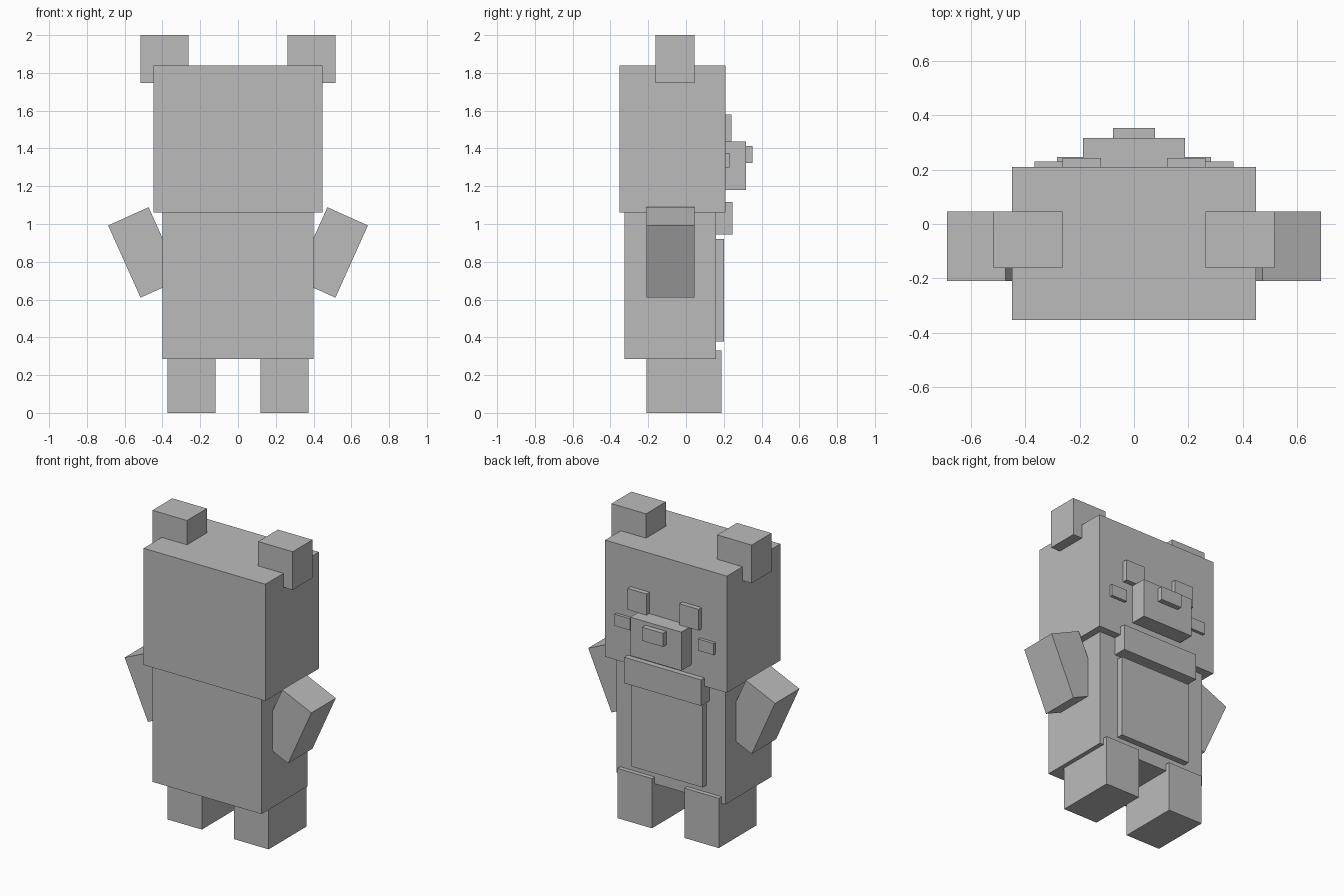
import bpy
import bmesh
import math
from mathutils import Matrix, Vector

default = bpy.data.objects.get("Cube")
if default:
    bpy.data.objects.remove(default, do_unlink=True)

# One flat colour for the whole figure
GREY = (0.5, 0.5, 0.5, 1.0)
grey = bpy.data.materials.new("plain grey")
grey.use_nodes = True
grey.diffuse_color = GREY
grey.node_tree.nodes["Principled BSDF"].inputs["Base Color"].default_value = GREY


def block(name, x, y, z, tilt=0.0):
    """Box spanning the (low, high) ranges, tilted about y through its centre."""
    centre = Vector([sum(r) / 2 for r in (x, y, z)])
    size = [r[1] - r[0] for r in (x, y, z)]
    bm = bmesh.new()
    bmesh.ops.create_cube(bm, size=1, matrix=Matrix.Diagonal((*size, 1)))
    mesh = bpy.data.meshes.new(name)
    bm.to_mesh(mesh)
    bm.free()
    mesh.materials.append(grey)
    obj = bpy.data.objects.new(name, mesh)
    obj.location = centre
    obj.rotation_euler.y = math.radians(tilt)
    bpy.context.collection.objects.link(obj)
    return obj


def centred(name, half, y, z):
    return block(name, (-half, half), y, z)


def pair(name, x, y, z, tilt=0.0):
    """Matching blocks on both sides."""
    block("left_" + name, x, y, z, tilt)
    block("right_" + name, (-x[1], -x[0]), y, z, -tilt)


# Head and torso
centred("head", 0.448, (-0.352, 0.21), (1.062, 1.838))
centred("body", 0.401, (-0.325, 0.159), (0.286, 1.062))

# Face
centred("muzzle", 0.188, (0.2, 0.317), (1.18, 1.436))
centred("nose", 0.077, (0.31, 0.352), (1.322, 1.412))
pair("eye", (0.121, 0.262), (0.2, 0.242), (1.438, 1.579))
pair("cheek", (0.25, 0.365), (0.2, 0.23), (1.298, 1.375))

# Collar and belly
centred("collar", 0.283, (0.15, 0.246), (0.944, 1.117))
centred("belly_panel", 0.262, (0.15, 0.2), (0.378, 0.921))

# Ears and limbs
pair("ear", (0.262, 0.516), (-0.162, 0.046), (1.746, 2.0))
pair("leg", (0.119, 0.373), (-0.21, 0.188), (0.0, 0.331))
pair("arm", (0.377, 0.612), (-0.21, 0.046), (0.64, 1.059), tilt=24.2)
